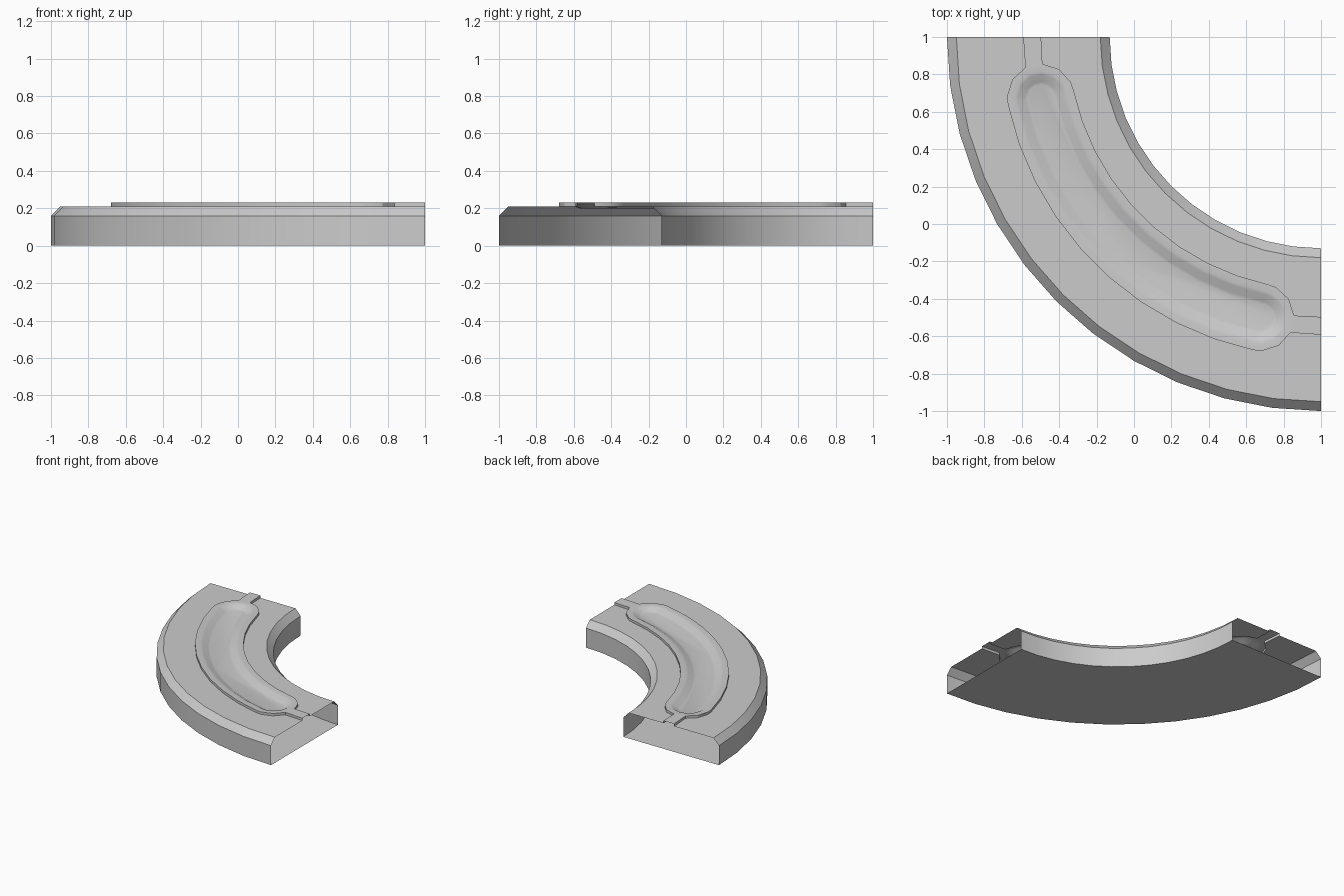
import bpy, bmesh
from math import sin, cos, radians

if "Cube" in bpy.data.objects:
    bpy.data.objects.remove(bpy.data.objects["Cube"])

SEG = 12            # facets in the quarter turn
MID = 1.533         # radius of the raised panel's centreline
A0, A1 = 12.2, 77.8 # angles where the panel's round ends begin
LOW, HIGH = 0.21, 0.23

bm = bmesh.new()


def pt(r, a, z):
    a = radians(a)
    return (1 - r * cos(a), 1 - r * sin(a), z)


def face(points):
    bm.faces.new([bm.verts.new(p) for p in points])


def bridge(a, b, skip=(), closed=False):
    n = len(a)
    for i in range(n if closed else n - 1):
        if i not in skip:
            j = (i + 1) % n
            face([a[i], a[j], b[j], b[i]])


def arc(r, z):
    return [pt(r, 90 * i / SEG, z) for i in range(SEG + 1)]


def panel(w, z):
    """Closed curved slot outline: outer arc, end cap, inner arc, start cap."""
    body = [A0 + (A1 - A0) * i / 9 for i in range(10)]

    def cap(a, side):
        c, t = pt(MID, a, z), radians(a)
        out = []
        for k in range(15, 166, 30):
            u, v = w * cos(radians(k)), w * sin(radians(k)) * side
            out.append((c[0] - u * cos(t) + v * sin(t),
                        c[1] - u * sin(t) - v * cos(t), z))
        return out

    return ([pt(MID + w, a, z) for a in body] + cap(A1, 1)
            + [pt(MID - w, a, z) for a in reversed(body)] + cap(A0, -1)[::-1])


def sides(z):
    """Outer and inner edges of the panel, extended along the end strips."""
    p = panel(0.18, z)
    outer = [pt(1.592, 0, z)] + p[29:] + p[:13] + [pt(1.592, 90, z)]
    inner = [pt(1.497, 90, z)] + p[13:29] + [pt(1.497, 0, z)]
    return outer, inner


# Hollow body: inner chamfer and wall, floor, outer wall and chamfer, open ends
profile = [(1.18, LOW), (1.13, 0.16), (1.13, 0), (2, 0), (2, 0.16), (1.95, LOW)]
for p, q in zip(profile, profile[1:]):
    bridge(arc(*p), arc(*q))

# Flat top on either side of the raised panel
out_low, in_low = sides(LOW)
out_high, in_high = sides(HIGH)
face(arc(1.95, LOW) + out_low[::-1])
face(arc(1.18, LOW) + in_low)

# Step up to the panel, and the short strips running to both ends
bridge(out_low, out_high)
bridge(in_low, in_high)
face([out_high[0], out_high[1], in_high[-2], in_high[-1]])
face([out_high[-1], out_high[-2], in_high[1], in_high[0]])

# Panel rim and shallow recess
loops = [panel(w, z) for w, z in ((0.18, HIGH), (0.14, HIGH), (0.123, 0.226),
                                  (0.085, 0.204), (0.07, 0.2))]
for a, b in zip(loops, loops[1:]):
    bridge(a, b, closed=True)
face(loops[-1])

bmesh.ops.remove_doubles(bm, verts=bm.verts, dist=0.0005)
bmesh.ops.recalc_face_normals(bm, faces=bm.faces)
bm.normal_update()
# Make sure the floor faces down
floor = min(bm.faces, key=lambda f: f.calc_center_median().z)
if floor.normal.z > 0:
    bmesh.ops.reverse_faces(bm, faces=bm.faces)

mesh = bpy.data.meshes.new("curved_section")
bm.to_mesh(mesh)
bm.free()
obj = bpy.data.objects.new("curved_section", mesh)
bpy.context.collection.objects.link(obj)
bpy.context.view_layer.objects.active = obj
obj.select_set(True)
bpy.ops.object.shade_smooth_by_angle(angle=radians(30))
